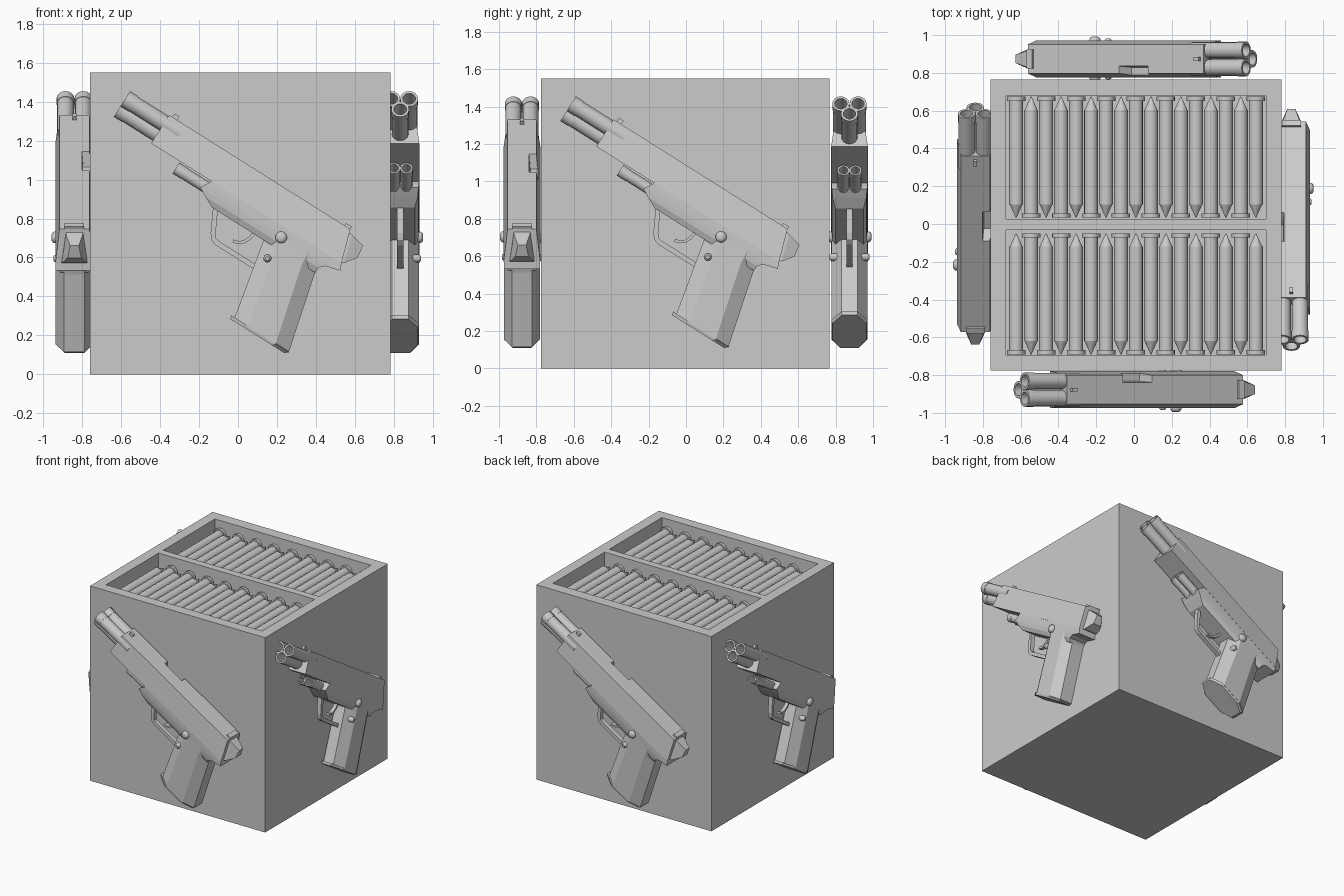
import bpy, bmesh
from math import cos, sin, pi, radians
from mathutils import Matrix, Vector

if "Cube" in bpy.data.objects:
    bpy.data.objects.remove(bpy.data.objects["Cube"])


def loft(name, rings, smooth=False):
    """Skin a list of equal-sized point rings and cap both ends."""
    bm = bmesh.new()
    rows = [[bm.verts.new(p) for p in ring] for ring in rings]
    n = len(rings[0])
    for a, b in zip(rows, rows[1:]):
        for i in range(n):
            j = (i + 1) % n
            bm.faces.new((a[i], a[j], b[j], b[i]))
    bm.faces.new(rows[0])
    bm.faces.new(rows[-1])
    bmesh.ops.recalc_face_normals(bm, faces=bm.faces)
    me = bpy.data.meshes.new(name)
    bm.to_mesh(me)
    bm.free()
    ob = bpy.data.objects.new(name, me)
    bpy.context.collection.objects.link(ob)
    if smooth:
        bpy.ops.object.select_all(action='DESELECT')
        ob.select_set(True)
        bpy.context.view_layer.objects.active = ob
        bpy.ops.object.shade_smooth_by_angle(angle=radians(35))
    return ob


def rect(z, x0, x1, w):
    return [(x0, -w, z), (x1, -w, z), (x1, w, z), (x0, w, z)]


def box(name, x0, x1, y0, y1, z0, z1):
    return loft(name, [[(x0, y0, z), (x1, y0, z), (x1, y1, z), (x0, y1, z)] for z in (z0, z1)])


def lathe(name, prof, axis, centre, sides=16):
    """Revolve (position, radius) pairs about a line along x or y."""
    c, rings = Vector(centre), []
    for t, r in prof:
        ring = []
        for i in range(sides):
            a, b = r * cos(2 * pi * i / sides), r * sin(2 * pi * i / sides)
            ring.append(c + Vector((t, a, b) if axis == 'x' else (a, t, b)))
        rings.append(ring)
    return loft(name, rings, True)


def tube(name, x0, x1, r, y, z):
    return lathe(name, [(x1, r * .94), (x0 + .05, r * .94), (x0 + .05, r), (x0, r),
                        (x0, r * .72), (x0 + .12, r * .7)], 'x', (0, y, z))


def ribbon(name, pts, t, w):
    """Sweep a rectangle of thickness 2t and width 2w along an (x, z) path."""
    pts = [Vector(p) for p in pts]
    rings = []
    for i, p in enumerate(pts):
        d = (pts[min(i + 1, len(pts) - 1)] - pts[max(i - 1, 0)]).normalized()
        n = Vector((-d.y, d.x)) * t
        a, b = p + n, p - n
        rings.append([(a.x, -w, a.y), (a.x, w, a.y), (b.x, w, b.y), (b.x, -w, b.y)])
    return loft(name, rings)


def cut(ob, cutter):
    m = ob.modifiers.new("cut", 'BOOLEAN')
    m.operation, m.solver, m.object = 'DIFFERENCE', 'EXACT', cutter
    bpy.context.view_layer.update()
    me = bpy.data.meshes.new_from_object(ob.evaluated_get(bpy.context.evaluated_depsgraph_get()))
    ob.modifiers.clear()
    ob.data = me
    bpy.data.objects.remove(cutter)


# Crate with two open trays
crate = box("crate", -.76, .782, -.775, .766, 0, 1.55)
for y0, y1 in ((.026, .677), (-.693, -.032)):
    cut(crate, box("tray_cutter", -.677, .698, y0, y1, 1.38, 1.7))

# Rows of cartridges, alternating head to tail
first = lathe("cartridge", [(-.32, .049), (-.298, .049), (-.298, .037), (.25, .037),
                            (.25, .034), (.32, .002)], 'y', (0, 0, 0), 14)
for row, yc in enumerate((.354, -.37)):
    for i in range(17):
        ob = first if row == i == 0 else bpy.data.objects.new("cartridge", first.data)
        if ob is not first:
            bpy.context.collection.objects.link(ob)
        ob.location = (-.624 + .0793 * i, yc, 1.445)
        ob.rotation_euler.z = pi if (i + row) % 2 == 0 else 0

# Pistol parts, built with x along the slide towards the rear and z up
parts = []
slide = loft("slide", [rect(.015, 0, 1.1, .077), rect(-.157, 0, 1.155, .098)])
cut(slide, loft("port_cutter", [
    [(.38, .045, -.06), (.5, .045, -.06), (.5, .2, -.06), (.38, .2, -.06)],
    [(.335, .035, .05), (.545, .035, .05), (.545, .2, .05), (.335, .2, .05)]]))
parts.append(slide)
parts.append(loft("frame", [rect(-.15, .37, 1.152, .097), rect(-.193, .345, 1.17, .096),
                            rect(-.215, .335, 1.09, .094), rect(-.24, .38, 1.068, .09),
                            rect(-.27, .44, 1.065, .075)]))


def grip_ring(z, x0, x1, w=.096):
    half = [(x0, w * .45), (x0 + .08, w), (x1 - .08, w), (x1, w * .55)]
    return [(x, -y, z) for x, y in half] + [(x, y, z) for x, y in reversed(half)]


parts.append(loft("grip", [grip_ring(-.2, .73, 1.06), grip_ring(-.28, .755, 1.068),
                           grip_ring(-.69, .84, 1.17)]))
parts.append(loft("grip_base", [grip_ring(-.685, .818, 1.172), grip_ring(-.704, .824, 1.152, .09)]))

# Hammer block at the rear
parts.append(loft("hammer", [
    [(1.09, -.045, .0), (1.09, .045, .0), (1.14, .067, -.155), (1.14, -.067, -.155)],
    [(1.125, -.042, -.005), (1.125, .042, -.005), (1.165, .065, -.15), (1.165, -.065, -.15)],
    [(1.2, -.022, -.022), (1.2, .022, -.022), (1.21, .035, -.09), (1.21, -.035, -.09)]]))

# Three main barrels and two small lower tubes
for y, z in ((-.046, -.034), (.046, -.034), (0, -.098)):
    parts.append(tube("barrel", -.235, .1, .046, y, z))
for y in (-.032, .032):
    parts.append(tube("lower_tube", .175, .4, .033, y, -.197))

# Sights, trigger and guard
parts.append(box("front_sight", .02, .05, -.01, .01, 0, .037))
parts.append(box("rear_sight", 1.065, 1.1, -.05, .05, 0, .03))
parts.append(ribbon("trigger_guard", [(.45, -.25), (.515, -.378), (.534, -.402),
                                      (.56, -.41), (.81, -.41)], .013, .017))
parts.append(ribbon("trigger", [(.622, -.358), (.65, -.35), (.672, -.332),
                                (.688, -.3), (.695, -.25)], .008, .014))

# Pins through the frame
for x, z, r, h in ((.822, -.21, .03, .118), (.82, -.339, .02, .108)):
    parts.append(lathe("pin", [(-h, r * .5), (-h + .006, r * .85), (-h + .014, r),
                               (h - .014, r), (h - .006, r * .85), (h, r * .5)], 'y', (x, 0, z)))

# One pistol on each side of the crate
base = Matrix.Translation((-.362, -.877, 1.319)) @ Matrix.Rotation(radians(32.2), 4, 'Y')
places = [(0, 0, 0), (90, -.044, -.034), (180, .015, -.003), (270, .037, .005)]
for k, (ang, dx, dy) in enumerate(places):
    mat = Matrix.Translation((dx, dy, 0)) @ Matrix.Rotation(radians(ang), 4, 'Z') @ base
    for p in parts:
        ob = p if k == 0 else bpy.data.objects.new(p.name, p.data)
        if k:
            bpy.context.collection.objects.link(ob)
        ob.matrix_world = mat
